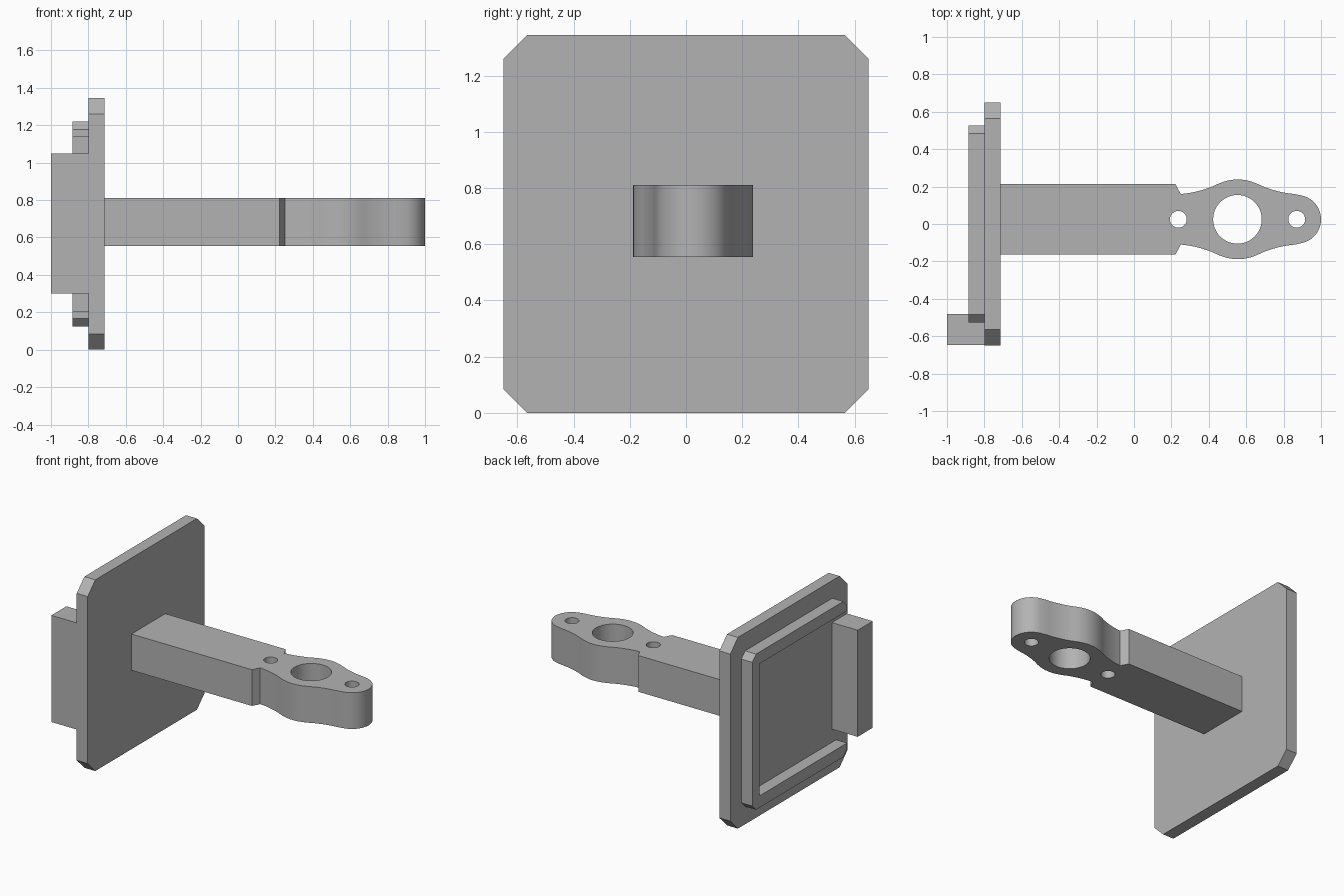
import bpy
import bmesh
import math
from mathutils import Vector
from mathutils.geometry import interpolate_bezier

cube = bpy.data.objects.get("Cube")
if cube:
    bpy.data.objects.remove(cube, do_unlink=True)

grey = bpy.data.materials.new("plain grey")
grey.use_nodes = True
colour = (0.45, 0.45, 0.45, 1)
grey.diffuse_color = colour
grey.node_tree.nodes["Principled BSDF"].inputs["Base Color"].default_value = colour


def prism(name, loops, axis, lo, hi):
    """Extrude an outline (first loop) with holes (other loops) along x or z."""
    bm = bmesh.new()
    for loop in loops:
        verts = [bm.verts.new((lo, a, b) if axis == "x" else (a, b, lo)) for a, b in loop]
        for i, v in enumerate(verts):
            bm.edges.new((verts[i - 1], v))
    bmesh.ops.triangle_fill(bm, use_beauty=True, use_dissolve=False, edges=bm.edges[:])
    ext = bmesh.ops.extrude_face_region(bm, geom=bm.faces[:], use_keep_orig=True)
    moved = [g for g in ext["geom"] if isinstance(g, bmesh.types.BMVert)]
    step = Vector((hi - lo, 0, 0)) if axis == "x" else Vector((0, 0, hi - lo))
    bmesh.ops.translate(bm, verts=moved, vec=step)
    bmesh.ops.recalc_face_normals(bm, faces=bm.faces[:])
    mesh = bpy.data.meshes.new(name)
    bm.to_mesh(mesh)
    bm.free()
    mesh.materials.append(grey)
    obj = bpy.data.objects.new(name, mesh)
    bpy.context.collection.objects.link(obj)
    bpy.ops.object.select_all(action="DESELECT")
    obj.select_set(True)
    bpy.context.view_layer.objects.active = obj
    bpy.ops.object.shade_smooth_by_angle(angle=math.radians(25))
    return obj


def arc(cx, cy, r, start, end, n):
    angles = [math.radians(start + (end - start) * i / n) for i in range(n + 1)]
    return [(cx + r * math.cos(a), cy + r * math.sin(a)) for a in angles]


def chamfered(y0, y1, z0, z1, c):
    return [(y0 + c, z0), (y1 - c, z0), (y1, z0 + c), (y1, z1 - c),
            (y1 - c, z1), (y0 + c, z1), (y0, z1 - c), (y0, z0 + c)]


# Back plate with cut corners
prism("back_plate", [chamfered(-0.65, 0.65, 0, 1.345, 0.085)], "x", -0.8, -0.715)

# Raised rim, open on the side of the grip block
rim = chamfered(-0.527, 0.527, 0.125, 1.22, 0.042)
rim = rim + [(-0.527, 0.208), (0.445, 0.208), (0.445, 1.137), (-0.527, 1.137)]
# Order the outline so that it runs round the outside, then back along the inside
rim = rim[:7] + [rim[11], rim[10], rim[9], rim[8], rim[7]]
prism("raised_rim", [rim], "x", -0.885, -0.8)

# Grip block at the front edge of the plate
prism("grip_block", [[(-0.647, 0.3), (-0.48, 0.3), (-0.48, 1.05), (-0.647, 1.05)]],
      "x", -1, -0.8)

# Arm: square bar, notch, waisted bulge and round tip, mirrored about its axis
mid = 0.025
rise = interpolate_bezier((0.25, 0.135), (0.33, 0.142), (0.39, 0.164), (0.42, 0.176), 10)
rise += interpolate_bezier((0.42, 0.176), (0.46, 0.195), (0.5, 0.213), (0.555, 0.213), 12)[1:]
rise = [(p[0], p[1]) for p in rise]
fall = [(1.11 - x, h) for x, h in reversed(rise[:-1])]
tip = arc(0.87, 0, 0.13, 75, 0, 12)
half = [(-0.715, 0.188), (0.222, 0.188)] + rise + fall + tip
outline = half + [(x, -h) for x, h in reversed(half[:-1])]
outline = [(x, h + mid) for x, h in outline]
holes = [arc(cx, mid, r, 0, 360, 48)[:-1]
         for cx, r in ((0.237, 0.045), (0.553, 0.13), (0.87, 0.045))]
prism("drilled_arm", [outline] + holes, "z", 0.555, 0.81)
